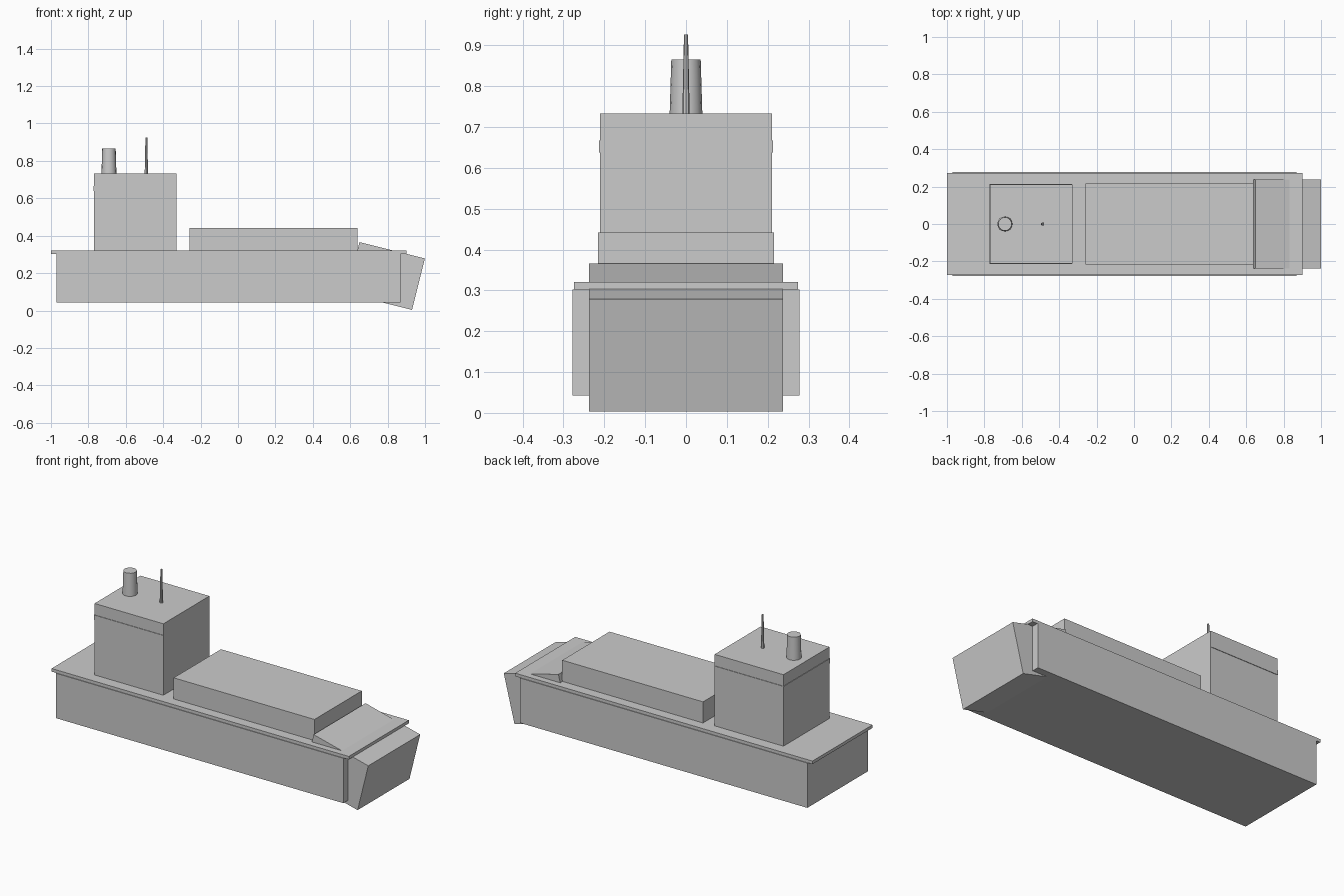
import bpy
import math

cube = bpy.data.objects.get("Cube")
if cube:
    bpy.data.objects.remove(cube, do_unlink=True)

# Single flat colour
grey = bpy.data.materials.new("light_grey")
grey.use_nodes = True
colour = (0.6, 0.6, 0.6, 1.0)
grey.diffuse_color = colour
grey.node_tree.nodes["Principled BSDF"].inputs["Base Color"].default_value = colour


def finish(name):
    obj = bpy.context.object
    obj.name = name
    obj.data.materials.append(grey)
    return obj


def box(name, x, half_width, z, tilt=0.0):
    """Box spanning x and z ranges, symmetric in y, tilted about its centre."""
    bpy.ops.mesh.primitive_cube_add(
        size=1,
        location=(sum(x) / 2, 0, sum(z) / 2),
        rotation=(0, tilt, 0))
    bpy.context.object.scale = (x[1] - x[0], 2 * half_width, z[1] - z[0])
    bpy.ops.object.transform_apply(location=False, rotation=True, scale=True)
    return finish(name)


def taper(name, x, z, r_bottom, r_top, sides):
    """Upright tapered cylinder."""
    bpy.ops.mesh.primitive_cone_add(
        vertices=sides, radius1=r_bottom, radius2=r_top,
        depth=z[1] - z[0], location=(x, 0, sum(z) / 2))
    bpy.ops.object.shade_smooth_by_angle(angle=math.radians(35))
    return finish(name)


# Hull, deck and sloping bow
box("hull", (-0.97, 0.868), 0.278, (0.043, 0.302))
box("deck", (-1.0, 0.9), 0.274, (0.302, 0.32))
box("bow", (0.61, 0.97), 0.237, (0.043, 0.326), math.radians(14))

# Cargo hold and bridge house
box("cargo_hold", (-0.26, 0.64), 0.216, (0.32, 0.442))
box("bridge_house", (-0.77, -0.33), 0.21, (0.32, 0.733))
box("window_band", (-0.773, -0.331), 0.213, (0.638, 0.667))

# Funnel and mast
taper("funnel", -0.69, (0.733, 0.865), 0.04, 0.036, 16)
taper("mast", -0.49, (0.733, 0.926), 0.009, 0.005, 8)
